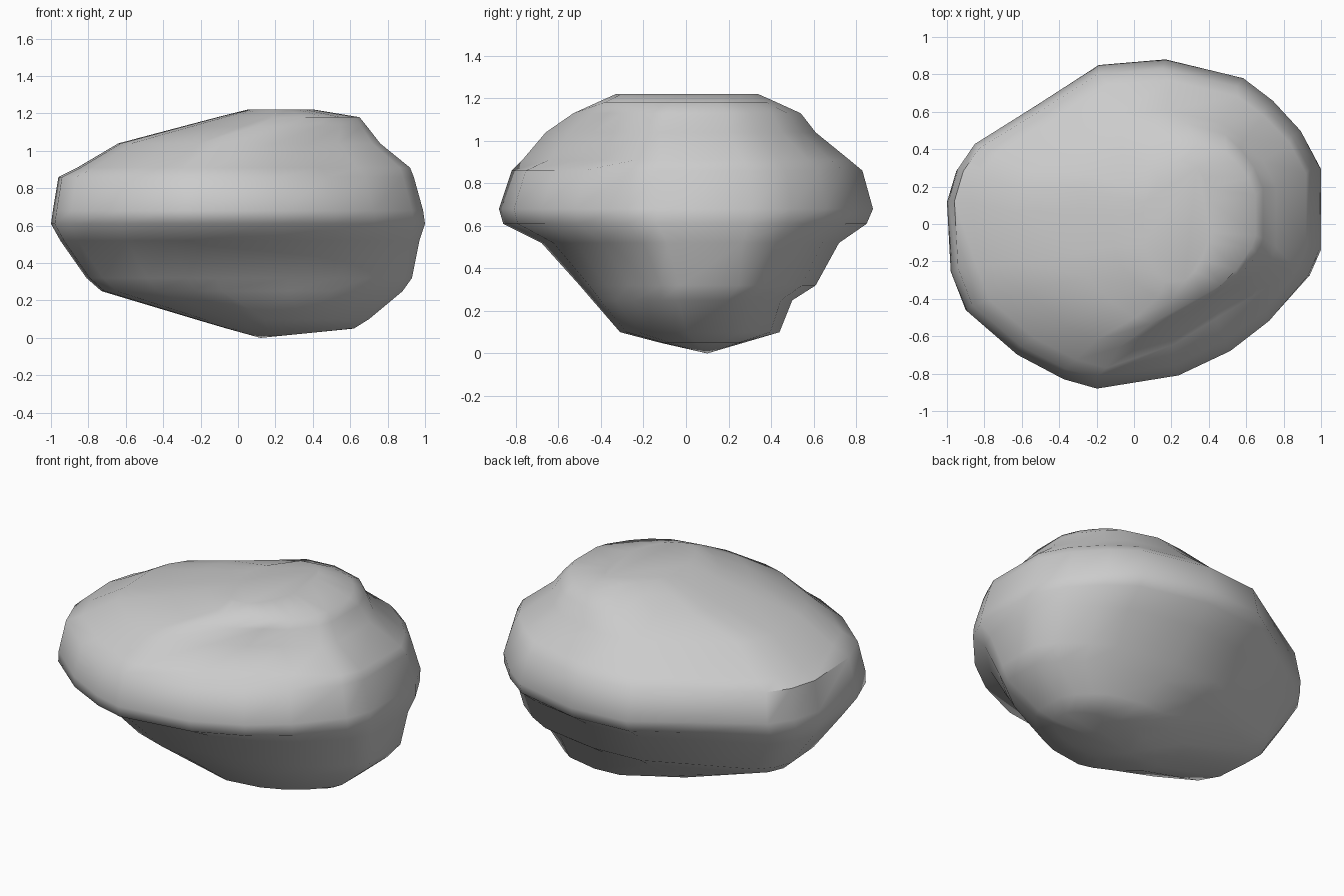
import bpy, bmesh

if "Cube" in bpy.data.objects:
    bpy.data.objects.remove(bpy.data.objects["Cube"])

# Rim outline of the boulder seen from above
OUTLINE = [(-.2, -.87), (.24, -.8), (.52, -.67), (.73, -.51), (.94, -.27), (1, -.13),
           (1, .31), (.9, .5), (.75, .66), (.59, .78), (.17, .88), (-.19, .85),
           (-.52, .64), (-.86, .43), (-.95, .3), (-1, .13), (-.98, -.25),
           (-.9, -.46), (-.63, -.69), (-.38, -.82)]

# Level sections: z, x min, x max, y min, y max, reach of the front-right chip
LEVELS = [(.05, -.06, .62, -.12, .27, 1), (.10, -.23, .70, -.31, .44, 1),
          (.25, -.73, .88, -.44, .50, 1), (.32, -.81, .93, -.50, .61, 1),
          (.52, -.95, .97, -.68, .72, 1), (.61, -1.0, 1.0, -.86, .85, 1),
          (.68, -.99, .99, -.88, .88, .85), (.86, -.96, .94, -.82, .83, .78),
          (.91, -.86, .92, -.77, .77, .66), (1.04, -.64, .76, -.66, .61, .57),
          (1.13, -.30, .69, -.53, .54, .54), (1.18, -.11, .65, -.42, .43, .52),
          (1.22, .05, .41, -.33, .34, .5)]
CHIP = (.52, -.854)


def fit(v, lo, hi, a, b):
    return a + (v - lo) / (hi - lo) * (b - a)


def section(bm, z, x0, x1, y0, y1, reach):
    ring = []
    for px, py in OUTLINE:
        x, y = fit(px, -1, 1, x0, x1), fit(py, -.87, .88, y0, y1)
        over = max(0, x * CHIP[0] + y * CHIP[1] - reach)
        ring.append(bm.verts.new((x - over * CHIP[0], y - over * CHIP[1], z)))
    return ring


# Boulder: stacked sections, pointed below and flat on top
bm = bmesh.new()
rings = [section(bm, *level) for level in LEVELS]
tip = bm.verts.new((.12, .1, 0))
n = len(OUTLINE)
for i in range(n):
    j = (i + 1) % n
    bm.faces.new((tip, rings[0][j], rings[0][i]))
    for a, b in zip(rings, rings[1:]):
        bm.faces.new((a[i], a[j], b[j], b[i]))
bm.faces.new(rings[-1])
bmesh.ops.recalc_face_normals(bm, faces=bm.faces)
mesh = bpy.data.meshes.new("boulder")
bm.to_mesh(mesh)
bm.free()
boulder = bpy.data.objects.new("boulder", mesh)
bpy.context.collection.objects.link(boulder)
bpy.context.view_layer.objects.active = boulder
boulder.select_set(True)
bpy.ops.object.shade_smooth_by_angle(angle=.9)
